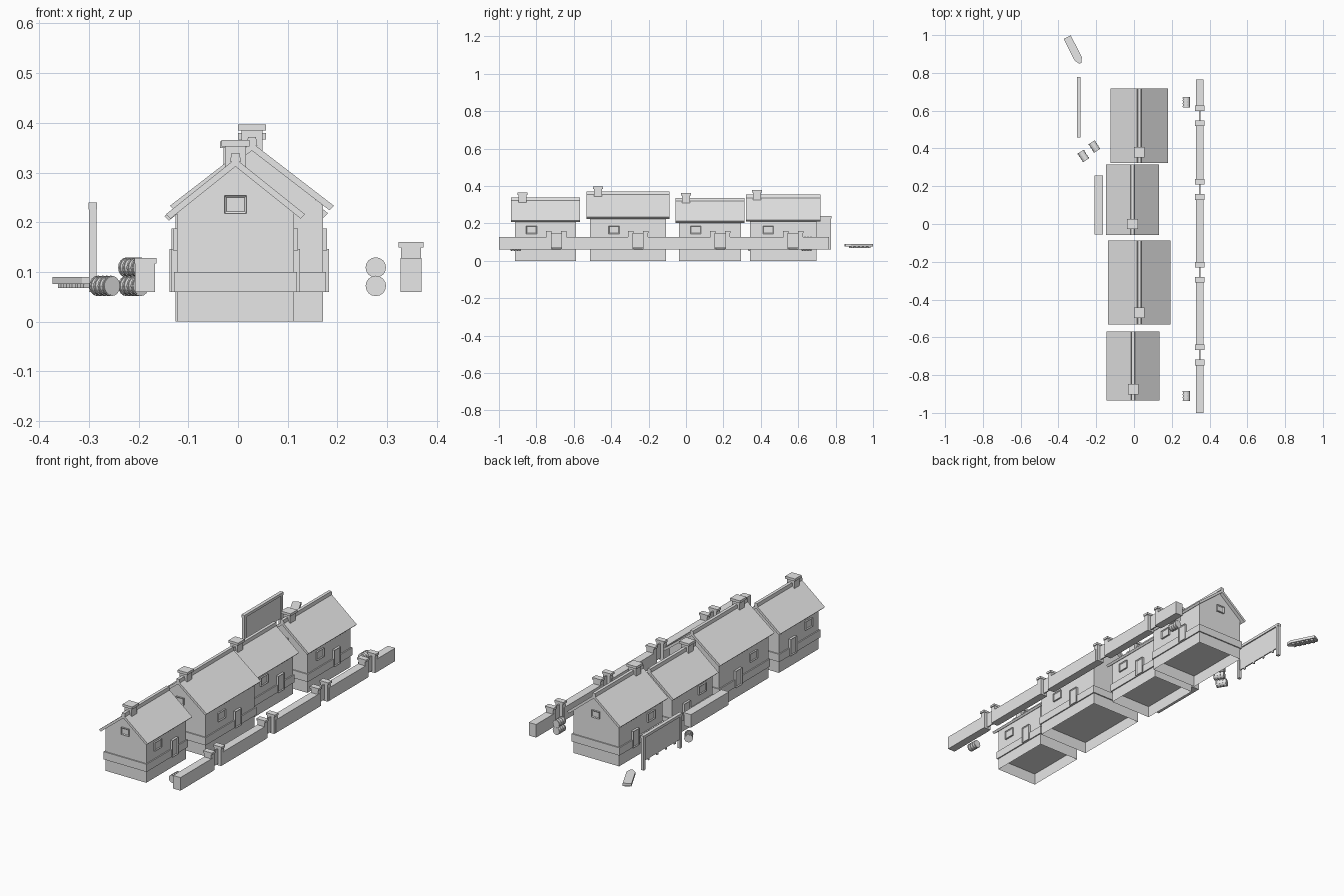
import bpy
import bmesh
import math
from mathutils import Matrix, Vector

if "Cube" in bpy.data.objects:
    bpy.data.objects.remove(bpy.data.objects["Cube"])

GREY = (0.8, 0.8, 0.8, 1)
stone = bpy.data.materials.new("plain grey")
stone.use_nodes = True
stone.diffuse_color = GREY
stone.node_tree.nodes["Principled BSDF"].inputs["Base Color"].default_value = GREY

GROUND = 0.06


def finish(name, bm, matrix=None):
    bmesh.ops.recalc_face_normals(bm, faces=bm.faces)
    mesh = bpy.data.meshes.new(name)
    bm.to_mesh(mesh)
    bm.free()
    mesh.materials.append(stone)
    obj = bpy.data.objects.new(name, mesh)
    if matrix:
        obj.matrix_world = matrix
    bpy.context.collection.objects.link(obj)
    return obj


def add_box(bm, x, y, z):
    """Add a box from (low, high) pairs."""
    size = [b - a for a, b in (x, y, z)]
    mid = [(a + b) / 2 for a, b in (x, y, z)]
    matrix = Matrix.Translation(mid) @ Matrix.Diagonal((*size, 1))
    return bmesh.ops.create_cube(bm, size=1, matrix=matrix)["verts"]


def box(name, x, y, z):
    bm = bmesh.new()
    add_box(bm, x, y, z)
    return finish(name, bm)


def around(mid, half):
    return (mid - half, mid + half)


def prism(name, points, y):
    """Extrude an x-z outline along y."""
    bm = bmesh.new()
    face = bm.faces.new([bm.verts.new((px, y[0], pz)) for px, pz in points])
    out = bmesh.ops.extrude_face_region(bm, geom=[face])["geom"]
    verts = [v for v in out if isinstance(v, bmesh.types.BMVert)]
    bmesh.ops.translate(bm, verts=verts, vec=(0, y[1] - y[0], 0))
    return bm


def window(name, centre, angle, width, height):
    """Shallow framed window facing local -y, with a recessed pane."""
    bm = bmesh.new()
    add_box(bm, around(0, width / 2), (-0.008, 0.004), around(0, height / 2))
    bm.normal_update()
    front = [f for f in bm.faces if f.normal.y < -0.9]
    bmesh.ops.inset_region(bm, faces=front, thickness=0.006, depth=-0.004)
    finish(name, bm, Matrix.Translation(centre) @ Matrix.Rotation(angle, 4, "Z"))


def house(name, cx, half, y0, y1, eave_x, eave_z, apex_z, chimney_y, window_y, door_y):
    slope = (apex_z - eave_z) / eave_x
    thick = 0.016
    wall_top = apex_z - thick - slope * half

    # Foundation skirt, open underneath
    bm = bmesh.new()
    add_box(bm, around(cx, half), (y0, y1), (0, GROUND))
    bm.normal_update()
    bottom = [f for f in bm.faces if f.normal.z < -0.9]
    bmesh.ops.delete(bm, geom=bottom, context="FACES")
    finish(name + "_foundation", bm)

    # Gabled walls and plinth band
    outline = [(cx - half, GROUND), (cx + half, GROUND), (cx + half, wall_top),
               (cx, apex_z - thick), (cx - half, wall_top)]
    finish(name + "_walls", prism("walls", outline, (y0, y1)))
    box(name + "_plinth", around(cx, half + 0.006), (y0 - 0.006, y1 + 0.006), (GROUND, 0.1))

    # Roof slabs, ridge cap and chimney
    span = (y0 - 0.02, y1 + 0.02)
    lip = 0.009
    for side, label in ((-1, "right"), (1, "left")):
        tip = cx + side * eave_x
        outline = [(cx, apex_z), (tip, eave_z), (tip - side * lip, eave_z - lip), (cx, apex_z - thick)]
        finish(f"{name}_roof_{label}", prism("roof", outline, span))
    ridge = [(cx - 0.011, apex_z - 0.006), (cx + 0.011, apex_z - 0.006),
             (cx + 0.008, apex_z + 0.011), (cx - 0.008, apex_z + 0.011)]
    finish(name + "_ridge", prism("ridge", ridge, span))
    top = apex_z + 0.037
    box(name + "_chimney", around(cx, 0.021), around(chimney_y, 0.021), (apex_z - 0.03, top - 0.01))
    box(name + "_chimney_cap", around(cx, 0.028), around(chimney_y, 0.027), (top - 0.013, top))

    # Gable windows
    gable_z = wall_top + 0.018
    window(name + "_gable_window_front", (cx, y0, gable_z), 0, 0.045, 0.036)
    window(name + "_gable_window_back", (cx, y1, gable_z), math.pi, 0.045, 0.036)

    # Doors and side windows on both long walls
    for side, label in ((1, "left"), (-1, "right")):
        wx = cx + side * half
        angle = side * math.pi / 2
        window(f"{name}_window_{label}", (wx, window_y, 0.165), angle, 0.058, 0.044)
        height = 0.086
        window(f"{name}_door_{label}", (wx + side * 0.004, door_y, GROUND + height / 2),
               angle, 0.05, height)


house("first_house", -0.005, 0.118, -0.915, -0.588, 0.14, 0.216, 0.328, -0.875, -0.826, -0.693)
house("second_house", 0.028, 0.143, -0.513, -0.107, 0.165, 0.233, 0.36, -0.47, -0.385, -0.256)
house("third_house", -0.008, 0.118, -0.037, 0.294, 0.14, 0.212, 0.325, 0, 0.052, 0.183)
house("fourth_house", 0.028, 0.132, 0.342, 0.698, 0.153, 0.218, 0.342, 0.38, 0.44, 0.573)

# Long garden wall broken by four gateways
WALL_X = 0.348
gates = [-0.693, -0.256, 0.183, 0.573]
start = -1.0
for i, gate in enumerate(gates + [None]):
    end = 0.765 if gate is None else gate - 0.04
    box(f"garden_wall_{i + 1}", around(WALL_X, 0.021), (start, end), (GROUND, 0.128))
    if gate is None:
        break
    start = gate + 0.04
    for y, label in ((end, "front"), (start, "back")):
        box(f"gate_pillar_{i + 1}_{label}", around(WALL_X, 0.02), around(y, 0.013), (GROUND, 0.152))
        box(f"gate_pillar_cap_{i + 1}_{label}", around(WALL_X, 0.025), around(y, 0.015), (0.149, 0.16))
    box(f"gate_{i + 1}", around(WALL_X, 0.003), (end, start), (0.068, 0.145))

# Short wall behind the houses
box("back_wall", (-0.207, -0.167), (-0.055, 0.255), (GROUND, 0.119))
box("back_wall_coping", (-0.208, -0.164), (-0.056, 0.256), (0.117, 0.128))


# Barrels lying on their sides, with hoops
def barrel(name, x, y, z, turn):
    bm = bmesh.new()
    parts = [(0, 0.054, 0.0185), (-0.023, 0.005, 0.0205), (-0.008, 0.005, 0.0205),
             (0.008, 0.005, 0.0205), (0.023, 0.005, 0.0205)]
    for offset, depth, radius in parts:
        bmesh.ops.create_cone(bm, cap_ends=True, segments=16, radius1=radius, radius2=radius,
                              depth=depth, matrix=Matrix.Translation((0, 0, offset)))
    place = Matrix.Translation((x, y, z)) @ Matrix.Rotation(turn, 4, "Z")
    finish(name, bm, place @ Matrix.Rotation(math.pi / 2, 4, "X"))


TURN = math.radians(33)
LOW, HIGH = 0.072, 0.109
barrel("barrel_front", 0.277, -0.91, LOW, 0)
barrel("barrel_back_lower", 0.277, 0.645, LOW, 0)
barrel("barrel_back_upper", 0.277, 0.645, HIGH, 0)
barrel("barrel_side_single", -0.268, 0.36, LOW, TURN)
barrel("barrel_side_lower", -0.21, 0.41, LOW, TURN)
barrel("barrel_side_upper", -0.21, 0.41, HIGH, TURN)

# Notice board on two posts
BOARD_X = -0.292
for y, label in ((0.468, "front"), (0.768, "back")):
    box("board_post_" + label, around(BOARD_X, 0.008), around(y, 0.008), (GROUND, 0.23))
box("board_top_rail", around(BOARD_X, 0.009), (0.458, 0.778), (0.226, 0.24))
box("board_panel", around(BOARD_X, 0.003), (0.47, 0.766), (0.105, 0.228))
for i in range(4):
    box(f"board_peg_{i + 1}", around(BOARD_X, 0.003), around(0.51 + 0.072 * i, 0.005), (0.095, 0.107))


# Fallen pointed plank with pegs on its underside
bm = bmesh.new()
outline = [(-0.021, 0.07), (0.021, 0.07), (0.021, -0.06), (0.006, -0.085), (-0.006, -0.085), (-0.021, -0.06)]
face = bm.faces.new([bm.verts.new((px, py, 0.076)) for px, py in outline])
raised = bmesh.ops.extrude_face_region(bm, geom=[face])["geom"]
bmesh.ops.translate(bm, verts=[v for v in raised if isinstance(v, bmesh.types.BMVert)], vec=(0, 0, 0.014))
for i in range(5):
    add_box(bm, around(0, 0.015), around(-0.048 + 0.025 * i, 0.006), (0.068, 0.078))
finish("fallen_plank", bm, Matrix.Translation((-0.322, 0.927, 0)) @ Matrix.Rotation(math.radians(27), 4, "Z"))
